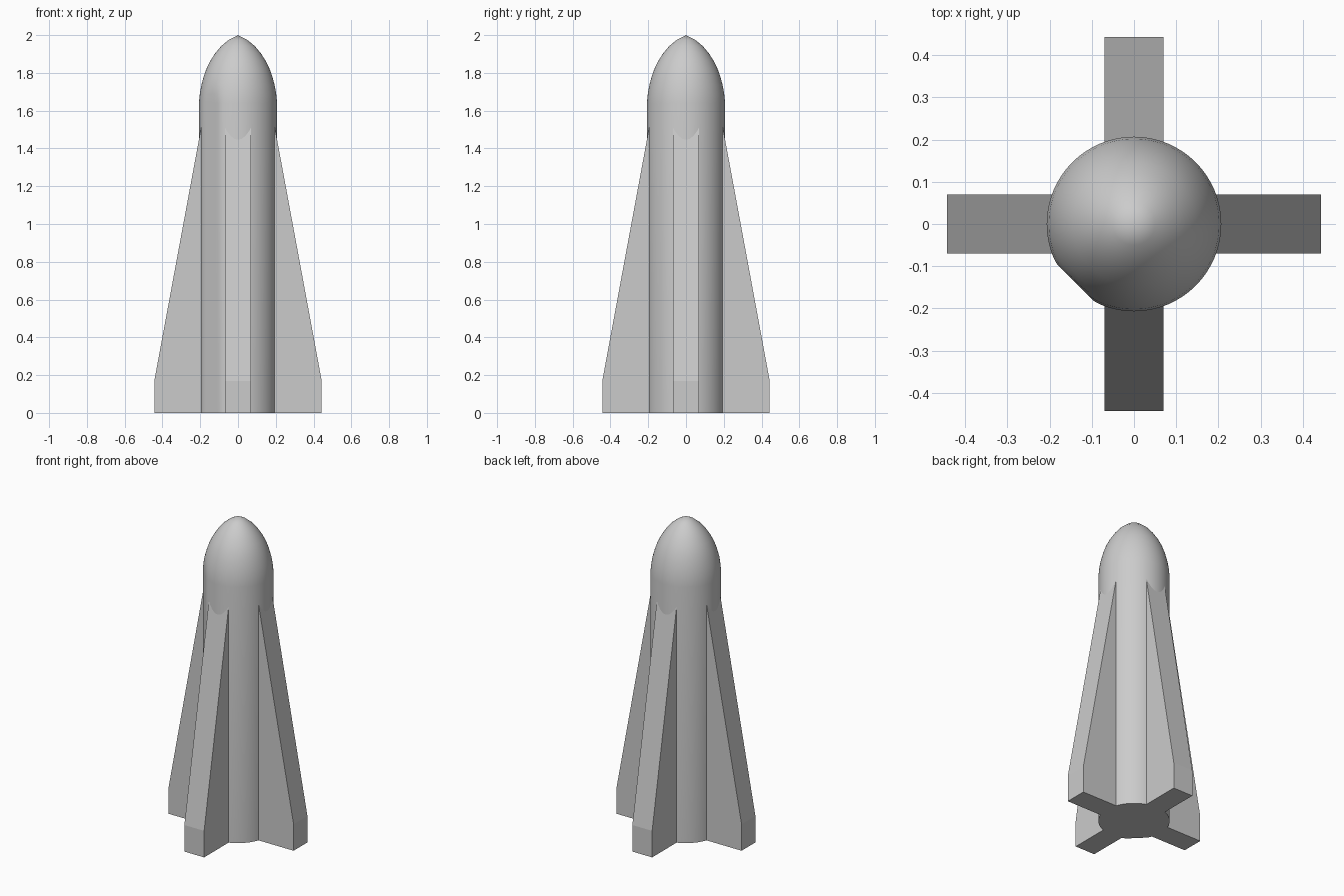
import bpy
import bmesh
import math
from mathutils import Matrix, Vector

cube = bpy.data.objects.get("Cube")
if cube:
    bpy.data.objects.remove(cube, do_unlink=True)

SIDES = 64
RADIUS = 0.207

grey = bpy.data.materials.new("light_grey")
grey.use_nodes = True
grey.diffuse_color = (0.6, 0.6, 0.6, 1)
grey.node_tree.nodes["Principled BSDF"].inputs["Base Color"].default_value = (0.6, 0.6, 0.6, 1)


def add_object(name, bm):
    bmesh.ops.recalc_face_normals(bm, faces=bm.faces)
    mesh = bpy.data.meshes.new(name)
    bm.to_mesh(mesh)
    bm.free()
    mesh.materials.append(grey)
    obj = bpy.data.objects.new(name, mesh)
    bpy.context.collection.objects.link(obj)
    return obj


# Body and pointed nose: one lathed profile of (radius, height)
profile = [(RADIUS, 0), (RADIUS, 1.64), (0.202, 1.69), (0.194, 1.735),
           (0.182, 1.78), (0.166, 1.825), (0.146, 1.865), (0.12, 1.905),
           (0.088, 1.943), (0.05, 1.974)]
bm = bmesh.new()
rings = []
for r, z in profile:
    angles = [2 * math.pi * i / SIDES for i in range(SIDES)]
    rings.append([bm.verts.new((r * math.cos(a), r * math.sin(a), z)) for a in angles])
tip = bm.verts.new((0, 0, 2))
bm.faces.new(rings[0])
for i in range(SIDES):
    j = (i + 1) % SIDES
    for low, high in zip(rings, rings[1:]):
        bm.faces.new((low[i], low[j], high[j], high[i]))
    bm.faces.new((rings[-1][i], rings[-1][j], tip))

# Flat strip between the front fin and the right fin
flat = Vector((-1, -1, 0)).normalized()
for v in bm.verts:
    excess = v.co.dot(flat) - 0.197
    if excess > 0:
        v.co -= flat * excess
body = add_object("body", bm)
bpy.context.view_layer.objects.active = body
body.select_set(True)
bpy.ops.object.shade_smooth_by_angle(angle=math.radians(30))
body.select_set(False)

# Four tapering fins, thick slabs rooted inside the body
outline = [(0.16, 0), (0.443, 0), (0.443, 0.17), (0.197, 1.5), (0.17, 1.63), (0.16, 1.63)]
for k, side in enumerate(("left", "back", "right", "front")):
    bm = bmesh.new()
    face = bm.faces.new([bm.verts.new((x, -0.07, z)) for x, z in outline])
    slab = bmesh.ops.extrude_face_region(bm, geom=[face])
    moved = [g for g in slab["geom"] if isinstance(g, bmesh.types.BMVert)]
    bmesh.ops.translate(bm, verts=moved, vec=(0, 0.14, 0))
    bmesh.ops.rotate(bm, verts=bm.verts, matrix=Matrix.Rotation(k * math.pi / 2, 3, "Z"))
    add_object(side + "_fin", bm)
